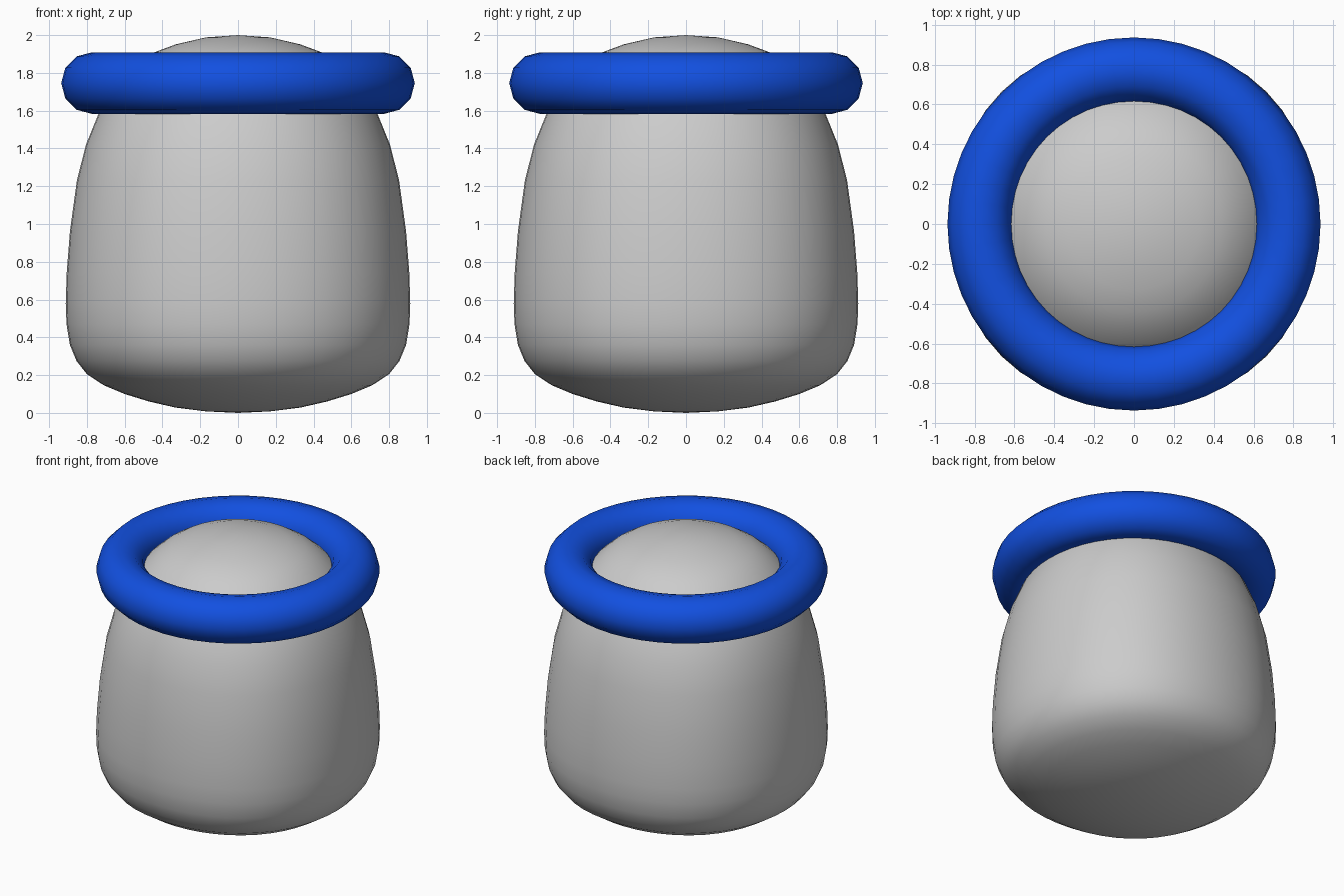
import bpy, bmesh, math

if "Cube" in bpy.data.objects:
    bpy.data.objects.remove(bpy.data.objects["Cube"])

SEGMENTS = 48


def finish(bm, name):
    bmesh.ops.recalc_face_normals(bm, faces=bm.faces)
    mesh = bpy.data.meshes.new(name)
    bm.to_mesh(mesh)
    bm.free()
    mesh.shade_smooth()
    obj = bpy.data.objects.new(name, mesh)
    bpy.context.collection.objects.link(obj)
    return obj


# Body: rounded, slightly squarish jar, (radius, height) from bottom to top
profile = [(0.17, 0.008), (0.33, 0.028), (0.47, 0.06), (0.60, 0.10), (0.71, 0.146),
           (0.80, 0.205), (0.855, 0.275), (0.89, 0.36), (0.908, 0.47), (0.912, 0.58),
           (0.907, 0.74), (0.89, 0.96), (0.853, 1.23), (0.805, 1.42), (0.74, 1.58),
           (0.67, 1.70), (0.60, 1.79), (0.52, 1.86), (0.44, 1.91), (0.33, 1.951),
           (0.17, 1.988)]
bm = bmesh.new()
rings = []
for r, z in profile:
    ring = []
    for i in range(SEGMENTS):
        a = math.tau * i / SEGMENTS
        # corners bulge about 3 percent beyond the side middles
        k = r * (1 + 0.03 * (r / 0.91) ** 2 * (1 - math.cos(4 * a)) / 2)
        ring.append(bm.verts.new((k * math.cos(a), k * math.sin(a), z)))
    rings.append(ring)
bottom = bm.verts.new((0, 0, 0))
top = bm.verts.new((0, 0, 2))
for i in range(SEGMENTS):
    j = (i + 1) % SEGMENTS
    for lo, hi in zip(rings, rings[1:]):
        bm.faces.new((lo[i], lo[j], hi[j], hi[i]))
    bm.faces.new((bottom, rings[0][j], rings[0][i]))
    bm.faces.new((top, rings[-1][i], rings[-1][j]))
finish(bm, "body")

# Collar ring around the top
bpy.ops.mesh.primitive_torus_add(major_segments=48, minor_segments=12,
                                 major_radius=0.773, minor_radius=0.163,
                                 location=(0, 0, 1.746))
collar = bpy.context.object
collar.name = "collar_ring"
bpy.ops.object.shade_smooth()
blue = bpy.data.materials.new("blue")
blue.diffuse_color = (0.006, 0.08, 0.75, 1)
blue.use_nodes = True
blue.node_tree.nodes["Principled BSDF"].inputs["Base Color"].default_value = blue.diffuse_color
collar.data.materials.append(blue)
